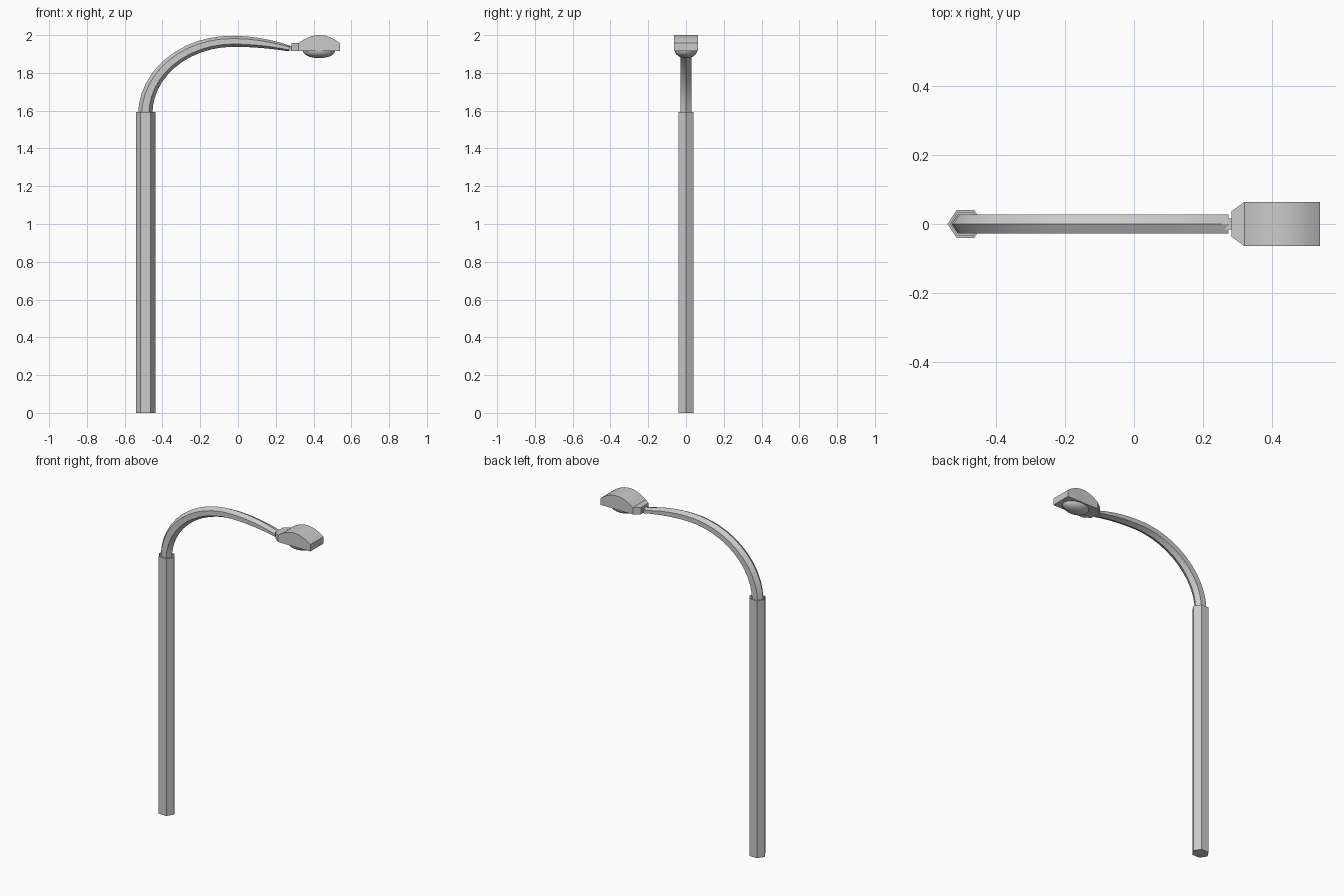
import bpy, bmesh, math
from mathutils import Vector

if "Cube" in bpy.data.objects:
    bpy.data.objects.remove(bpy.data.objects["Cube"])


def make(name, bm, smooth=None):
    bmesh.ops.recalc_face_normals(bm, faces=bm.faces)
    me = bpy.data.meshes.new(name)
    bm.to_mesh(me)
    bm.free()
    ob = bpy.data.objects.new(name, me)
    bpy.context.collection.objects.link(ob)
    if smooth:
        bpy.ops.object.select_all(action='DESELECT')
        ob.select_set(True)
        bpy.context.view_layer.objects.active = ob
        bpy.ops.object.shade_smooth_by_angle(angle=math.radians(smooth))
    return ob


def loft(name, rings, smooth=None):
    """Skin a list of equal-length rings and cap both ends."""
    bm = bmesh.new()
    vs = [[bm.verts.new(p) for p in r] for r in rings]
    n = len(rings[0])
    for a, b in zip(vs, vs[1:]):
        for i in range(n):
            j = (i + 1) % n
            bm.faces.new((a[i], a[j], b[j], b[i]))
    bm.faces.new(vs[0])
    bm.faces.new(vs[-1])
    return make(name, bm, smooth)


def hexagon(center, u, ru, ry):
    """Hexagon with corners along u and flats facing y."""
    s = ry / math.sin(math.pi / 3)
    return [center + u * (ru * math.cos(k * math.pi / 3))
            + Vector((0, s * math.sin(k * math.pi / 3), 0)) for k in range(6)]


# Hexagonal pole with a shallow recessed top
X = Vector((1, 0, 0))
loft("pole", [hexagon(Vector((-0.489, 0, z)), X, r, w) for z, r, w in
              ((0, .052, .04), (1.593, .052, .04), (1.593, .044, .034), (1.58, .044, .034))])

# Curved arm: quarter ellipse, then a gentle drop, tapering only in height
path = []
for i in range(13):
    a = math.pi - i / 12 * math.pi / 2
    path.append((-0.03 + 0.461 * math.cos(a), 1.58 + 0.387 * math.sin(a), 0.038 - 0.009 * i / 12))
for i in range(1, 8):
    t = i / 7
    path.append((-0.03 + 0.302 * t, 1.967 - 0.038 * t * t, 0.029 - 0.014 * t * t))
rings = []
for i, (x, z, h) in enumerate(path):
    p, q = path[max(i - 1, 0)], path[min(i + 1, len(path) - 1)]
    d = Vector((q[0] - p[0], 0, q[1] - p[1])).normalized()
    if i == 0:
        d = Vector((0, 0, 1))
    rings.append(hexagon(Vector((x, 0, z)), Vector((-d.z, 0, d.x)), h, 0.028))
loft("curved_arm", rings, 30)


def rect(x, w, z0, z1):
    return [(x, -w, z0), (x, w, z0), (x, w, z1), (x, -w, z1)]


# Connector between arm and lamp head
loft("connector", [rect(x, .016, 1.918, 1.943) for x in (.255, .29)])

# Lamp head: tapered neck, then a housing with an arched top
stations = [rect(.283, .037, 1.915, 1.957)]
for i in range(13):
    t = i / 6 - 1
    stations.append(rect(.43 + .11 * t, .064, 1.915, 1.957 + .043 * (1 - t * t)))
loft("lamp_head", stations, 20)

# Domed lens under the head
dome = []
for i in range(7):
    a = i / 6 * math.radians(88)
    dome.append([(.429 + .085 * math.cos(a) * math.cos(k * math.pi / 12),
                  .058 * math.cos(a) * math.sin(k * math.pi / 12),
                  1.916 - .038 * math.sin(a)) for k in range(24)])
loft("lamp_lens", dome, 40)
